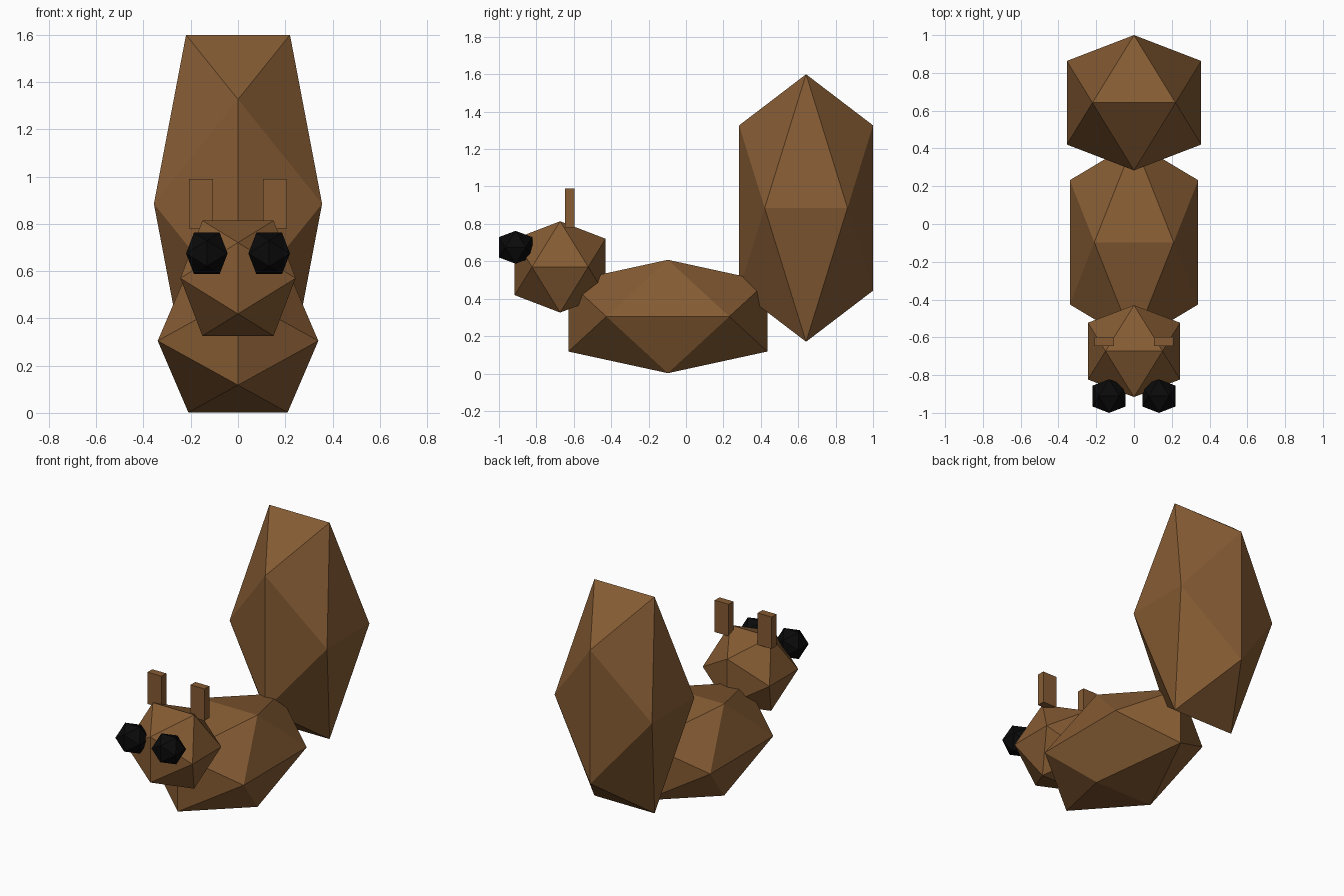
import bpy
import bmesh
from mathutils import Vector

cube = bpy.data.objects.get("Cube")
if cube:
    bpy.data.objects.remove(cube, do_unlink=True)


def make_material(name, color):
    mat = bpy.data.materials.new(name)
    mat.use_nodes = True
    mat.diffuse_color = color
    mat.node_tree.nodes["Principled BSDF"].inputs["Base Color"].default_value = color
    return mat


brown = make_material("fur brown", (0.235, 0.105, 0.033, 1))
black = make_material("eye black", (0.003, 0.003, 0.003, 1))


def add_object(name, bm, center, mat):
    mesh = bpy.data.meshes.new(name)
    bm.to_mesh(mesh)
    bm.free()
    mesh.materials.append(mat)
    obj = bpy.data.objects.new(name, mesh)
    obj.location = center
    bpy.context.collection.objects.link(obj)


def icosahedron(name, center, half, mat):
    """Flat-faced icosahedron filling a box, with an edge along x on top."""
    bm = bmesh.new()
    k = (5 ** 0.5 - 1) / 2
    for a in (-1, 1):
        for b in (-1, 1):
            for p in ((a * k, 0, b), (0, a, b * k), (a, b * k, 0)):
                bm.verts.new([c * h for c, h in zip(p, half)])
    bmesh.ops.convex_hull(bm, input=bm.verts)
    bmesh.ops.recalc_face_normals(bm, faces=bm.faces)
    add_object(name, bm, center, mat)


def box(name, center, size, mat):
    bm = bmesh.new()
    bmesh.ops.create_cube(bm, size=1)
    bmesh.ops.scale(bm, vec=Vector(size), verts=bm.verts)
    add_object(name, bm, center, mat)


# Body, head and upright tail
icosahedron("body", (0, -0.097, 0.305), (0.34, 0.532, 0.303), brown)
icosahedron("head", (0, -0.673, 0.57), (0.244, 0.243, 0.244), brown)
icosahedron("tail", (0, 0.642, 0.885), (0.356, 0.358, 0.715), brown)

# Paired ears and eyes
for side, s in (("left", 1), ("right", -1)):
    box(side + "_ear", (s * 0.157, -0.622, 0.885), (0.102, 0.05, 0.21), brown)
    icosahedron(side + "_eye", (s * 0.132, -0.911, 0.675), (0.088, 0.089, 0.088), black)
